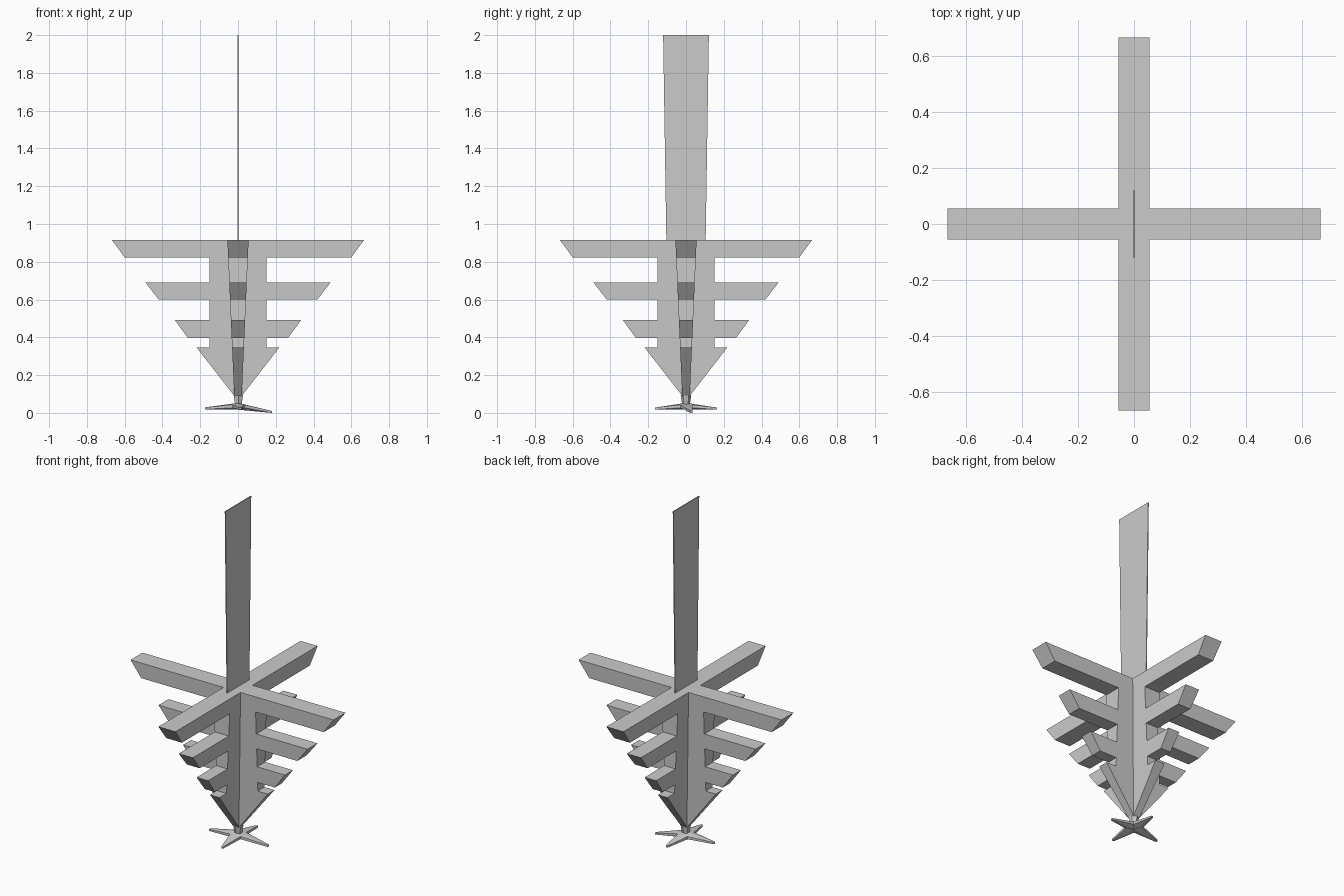
import bpy, bmesh
from math import sin, cos, radians, pi, atan2
from mathutils import Matrix, Vector

if "Cube" in bpy.data.objects:
    bpy.data.objects.remove(bpy.data.objects["Cube"])

Z0, Z1 = 0.09, 0.915


def half_width(z):
    """Half thickness of the tree boards, growing upwards."""
    return 0.02 + (0.056 - 0.02) * (z - Z0) / (Z1 - Z0)


def finish(name, bm):
    bmesh.ops.remove_doubles(bm, verts=bm.verts, dist=1e-5)
    bmesh.ops.recalc_face_normals(bm, faces=bm.faces)
    mesh = bpy.data.meshes.new(name)
    bm.to_mesh(mesh)
    bm.free()
    obj = bpy.data.objects.new(name, mesh)
    bpy.context.collection.objects.link(obj)
    return obj


# Upside-down tree: one branched wing profile (radius, z), repeated four times
profile = [(half_width(Z0), Z0), (0.218, 0.345), (0.152, 0.345), (0.152, 0.397),
           (0.265, 0.397), (0.335, 0.492), (0.152, 0.492), (0.152, 0.6),
           (0.42, 0.6), (0.49, 0.69), (0.152, 0.69), (0.152, 0.823),
           (0.6, 0.823), (0.667, Z1), (half_width(Z1), Z1)]
bm = bmesh.new()
for k in range(4):
    rot = Matrix.Rotation(k * pi / 2, 3, 'Z')
    a = [bm.verts.new(rot @ Vector((x, -half_width(z), z))) for x, z in profile]
    b = [bm.verts.new(rot @ Vector((x, half_width(z), z))) for x, z in profile]
    bm.faces.new(a)
    bm.faces.new(b[::-1])
    for i in range(len(profile) - 1):
        bm.faces.new((a[i], b[i], b[i + 1], a[i + 1]))
# Centre caps at top and bottom
for z in (Z0, Z1):
    w = half_width(z)
    bm.faces.new([bm.verts.new((x * w, y * w, z))
                  for x, y in ((-1, -1), (1, -1), (1, 1), (-1, 1))])
finish("tree", bm)

# Hanging ribbon: thin strip, slightly wider at the top
bm = bmesh.new()
bmesh.ops.create_cube(bm, size=1)
for v in bm.verts:
    top = v.co.z > 0
    v.co = Vector((v.co.x * 0.005, v.co.y * (0.242 if top else 0.208),
                   2.0 if top else 0.91))
finish("ribbon", bm)

# Star: four drooping arms, as an outline with raised centre on both sides
tips = [(9, 0.182, 0.008), (86, 0.165, 0.026), (186, 0.176, 0.027), (274, 0.165, 0.026)]
outline = []
for i, (ang, r, z) in enumerate(tips):
    nxt = tips[(i + 1) % 4][0] + (360 if i == 3 else 0)
    for d in (-2, 2):
        outline.append((ang + d, r, z, 0.005))
    outline.append(((ang + nxt) / 2, 0.045, 0.038, 0.008))
bm = bmesh.new()
up, low = [], []
for ang, r, z, t in outline:
    x, y = r * cos(radians(ang)), r * sin(radians(ang))
    up.append(bm.verts.new((x, y, z + t)))
    low.append(bm.verts.new((x, y, z - t)))
ct, cb = bm.verts.new((0, 0, 0.056)), bm.verts.new((0, 0, 0.02))
for i in range(len(up)):
    j = (i + 1) % len(up)
    bm.faces.new((ct, up[i], up[j]))
    bm.faces.new((cb, low[j], low[i]))
    bm.faces.new((up[i], low[i], low[j], up[j]))
# keep the lowest arm on the ground
lowest = min(v.co.z for v in bm.verts)
for v in bm.verts:
    v.co.z -= lowest
finish("star", bm)

# Short neck joining star and tree
bm = bmesh.new()
bmesh.ops.create_cone(bm, cap_ends=True, segments=6, radius1=0.02, radius2=0.028,
                      depth=0.05, matrix=Matrix.Translation((0.002, 0, 0.067)))
finish("star_neck", bm)
